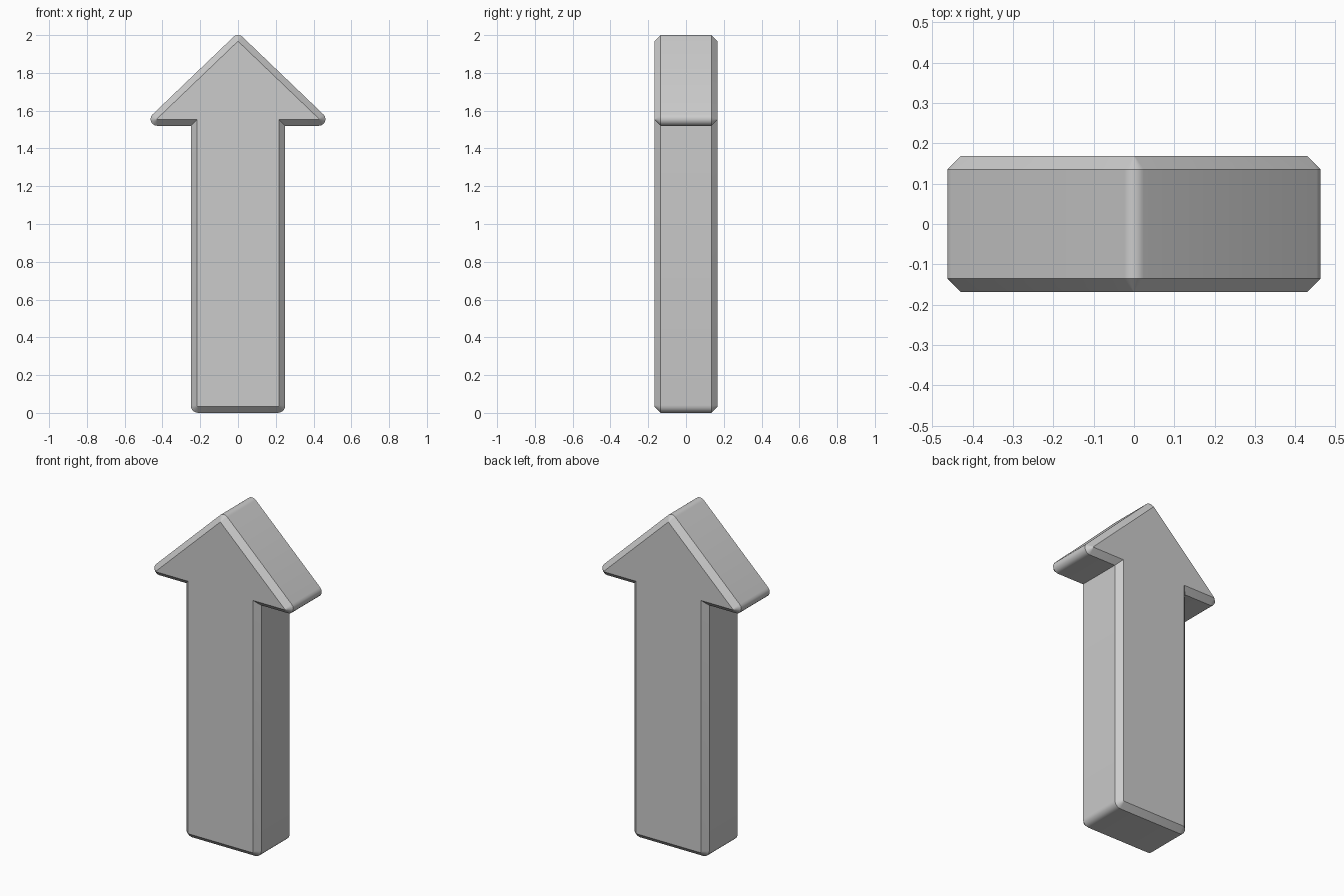
import bpy, bmesh, math

cube = bpy.data.objects.get("Cube")
if cube:
    bpy.data.objects.remove(cube, do_unlink=True)

HALF_DEPTH = 0.168
CHAMFER = 0.033
CORNER = 0.035
APEX = (0.0, 2.0 - CORNER)
WING = (0.428, 1.555)
SHAFT_HALF, FOOT = 0.25, 0.04


def arc(center, radius, start, end, steps):
    """Points of a rounded corner, angles in radians."""
    return [(center[0] + radius * math.cos(a), center[1] + radius * math.sin(a))
            for a in (start + (end - start) * i / steps for i in range(steps + 1))]


def outline(inset):
    """Closed arrow outline, drawn inward by the inset."""
    r = CORNER - inset
    slope = math.atan2(WING[0], APEX[1] - WING[1])
    normal = math.pi / 2 - math.atan2(APEX[1] - WING[1], WING[0])
    half = arc((SHAFT_HALF - FOOT, FOOT), FOOT - inset, -math.pi / 2, 0, 5)
    half.append((SHAFT_HALF - inset, WING[1] - CORNER + inset))
    half += arc(WING, r, -math.pi / 2, normal, 7)
    half += arc(APEX, r, normal, math.pi / 2, 4)
    mirrored = [(-x, z) for x, z in reversed(half[:-1])]
    return half + mirrored


# Chamfered arrow slab: four outline loops joined by strips, capped both ends
bm = bmesh.new()
loops = []
for y, inset in ((-HALF_DEPTH, CHAMFER), (-HALF_DEPTH + CHAMFER, 0),
                 (HALF_DEPTH - CHAMFER, 0), (HALF_DEPTH, CHAMFER)):
    loops.append([bm.verts.new((x, y, z)) for x, z in outline(inset)])
for a, b in zip(loops, loops[1:]):
    for i in range(len(a)):
        j = (i + 1) % len(a)
        bm.faces.new((a[i], a[j], b[j], b[i]))
bm.faces.new(loops[0])
bm.faces.new(loops[-1])
bmesh.ops.recalc_face_normals(bm, faces=bm.faces)
mesh = bpy.data.meshes.new("arrow")
bm.to_mesh(mesh)
bm.free()

# Plain grey finish
grey = bpy.data.materials.new("light_grey")
grey.use_nodes = True
color = (0.6, 0.6, 0.6, 1)
grey.diffuse_color = color
grey.node_tree.nodes["Principled BSDF"].inputs["Base Color"].default_value = color
mesh.materials.append(grey)

arrow = bpy.data.objects.new("arrow", mesh)
bpy.context.collection.objects.link(arrow)
bpy.context.view_layer.objects.active = arrow
arrow.select_set(True)
bpy.ops.object.shade_smooth_by_angle(angle=math.radians(35))
